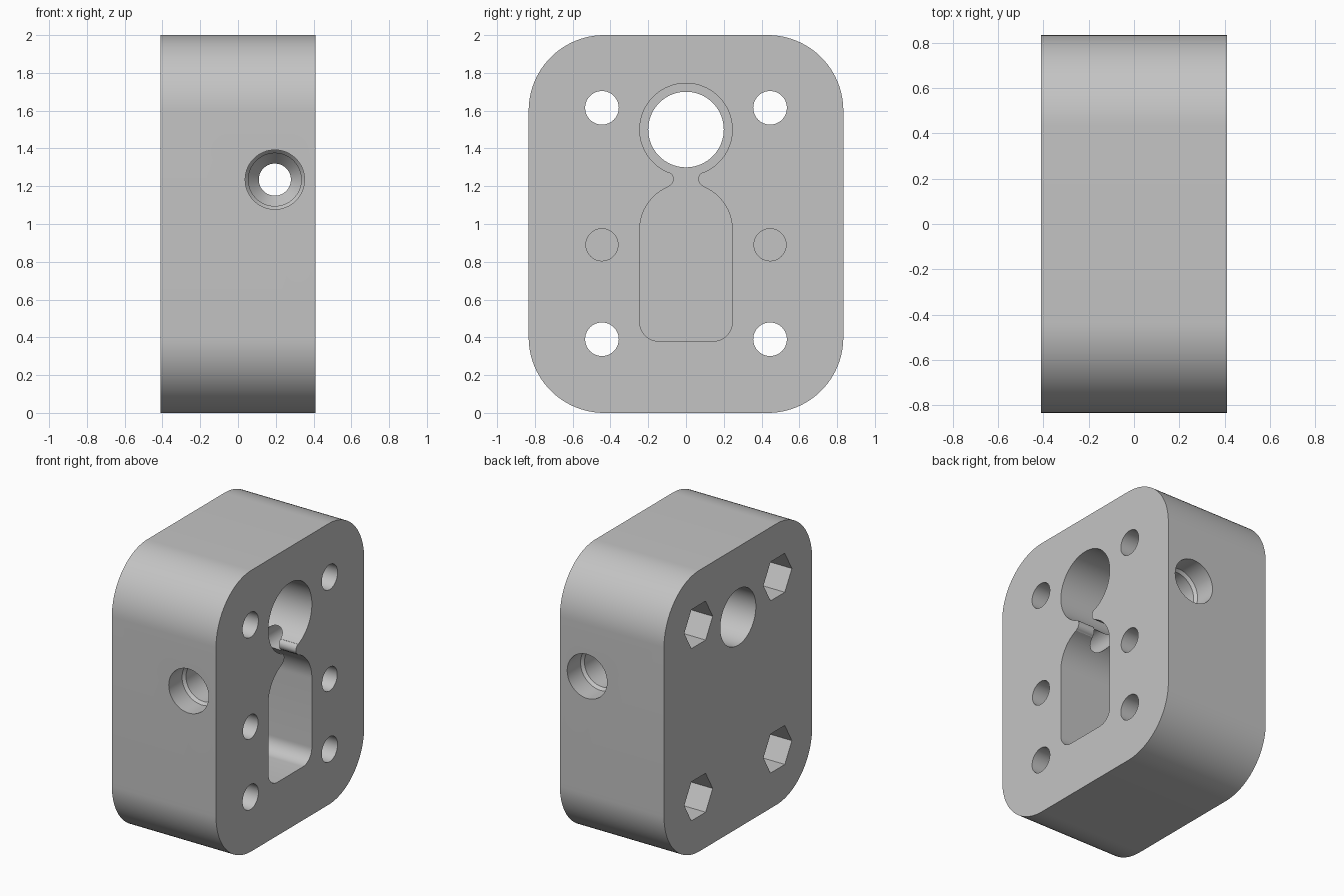
import bpy, bmesh, math

if "Cube" in bpy.data.objects:
    bpy.data.objects.remove(bpy.data.objects["Cube"], do_unlink=True)

HALF_X, HALF_Y, HEIGHT = 0.41, 0.833, 2.0
FLOOR_X = -0.02          # floor of the gear pocket
BORE_X, BORE_Z = 0.195, 1.235

grey = bpy.data.materials.new("plain_grey")
grey.use_nodes = True
grey.diffuse_color = (0.55, 0.55, 0.55, 1)
grey.node_tree.nodes["Principled BSDF"].inputs["Base Color"].default_value = grey.diffuse_color


def arc(cy, cz, r, start, end, steps):
    angles = [math.radians(start + (end - start) * i / steps) for i in range(steps + 1)]
    return [(cy + r * math.cos(a), cz + r * math.sin(a)) for a in angles]


def finish(name, bm):
    bmesh.ops.remove_doubles(bm, verts=bm.verts, dist=1e-5)
    bmesh.ops.recalc_face_normals(bm, faces=bm.faces)
    mesh = bpy.data.meshes.new(name)
    bm.to_mesh(mesh)
    bm.free()
    mesh.materials.append(grey)
    obj = bpy.data.objects.new(name, mesh)
    bpy.context.collection.objects.link(obj)
    return obj


def prism(name, outline, x0, x1):
    """Extrude a closed (y, z) outline along x."""
    bm = bmesh.new()
    face = bm.faces.new([bm.verts.new((x0, y, z)) for y, z in outline])
    new = bmesh.ops.extrude_face_region(bm, geom=[face])["geom"]
    verts = [v for v in new if isinstance(v, bmesh.types.BMVert)]
    bmesh.ops.translate(bm, verts=verts, vec=(x1 - x0, 0, 0))
    return finish(name, bm)


def round_hole(name, y, z, r, x0, x1, sides=48):
    return prism(name, arc(y, z, r, 0, 360, sides)[:-1], x0, x1)


def turned_bore(name, profile, sides=64):
    """Revolve (radius, y) pairs about the bore axis, parallel to y."""
    bm = bmesh.new()
    rings = []
    for r, y in profile:
        rings.append([bm.verts.new((BORE_X + px, y, BORE_Z + pz))
                      for px, pz in arc(0, 0, r, 0, 360, sides)[:-1]])
    for a, b in zip(rings, rings[1:]):
        for i in range(sides):
            j = (i + 1) % sides
            bm.faces.new((a[i], a[j], b[j], b[i]))
    bm.faces.new(rings[0])
    bm.faces.new(rings[-1])
    return finish(name, bm)


# Rounded block
R = 0.4
outline = []
for i, (sy, cz) in enumerate([(1, HEIGHT - R), (-1, HEIGHT - R), (-1, R), (1, R)]):
    outline += arc(sy * (HALF_Y - R), cz, R, 90 * i, 90 * i + 90, 24)
block = prism("extruder_block", outline, -HALF_X, HALF_X)

# Keyhole-shaped pocket: round seat, narrow neck, arched chamber
half = (arc(0, 1.5, 0.245, 90, -68, 36) + arc(0.105, 1.2375, 0.04, 115, 245, 12)
        + arc(0, 0.97, 0.245, 68, 0, 18) + arc(0.145, 0.48, 0.1, 0, -90, 12))
pocket = half + [(-y, z) for y, z in reversed(half[1:])]
cutters = [prism("pocket_cutter", pocket, FLOOR_X, 0.5),
           round_hole("shaft_cutter", 0, 1.5, 0.2, -0.5, 0.2, 72)]

# Screw holes with nut traps, and blind holes between them
for side in (-1, 1):
    y = side * 0.445
    for z in (0.39, 1.615):
        cutters.append(round_hole("screw_cutter", y, z, 0.089, -0.5, 0.5))
        cutters.append(round_hole("nut_cutter", y, z, 0.16, -0.5, -0.11, 6))
    cutters.append(round_hole("blind_cutter", y, 0.89, 0.085, -0.05, 0.5))

# Cross bore, stepped and tapered at both ends
depths = [(0.157, -0.1), (0.157, 0.15), (0.14, 0.17), (0.14, 0.33), (0.085, 0.4)]
profile = [(r, d - HALF_Y) for r, d in depths]
profile += [(r, -y) for r, y in reversed(profile)]
cutters.append(turned_bore("bore_cutter", profile))

# Cut everything out of the block
bpy.context.view_layer.objects.active = block
for cutter in cutters:
    mod = block.modifiers.new(cutter.name, "BOOLEAN")
    mod.operation = "DIFFERENCE"
    mod.solver = "EXACT"
    mod.object = cutter
    bpy.ops.object.modifier_apply(modifier=mod.name)
    bpy.data.objects.remove(cutter, do_unlink=True)

bpy.ops.object.select_all(action="DESELECT")
block.select_set(True)
bpy.ops.object.shade_smooth_by_angle(angle=math.radians(20))
